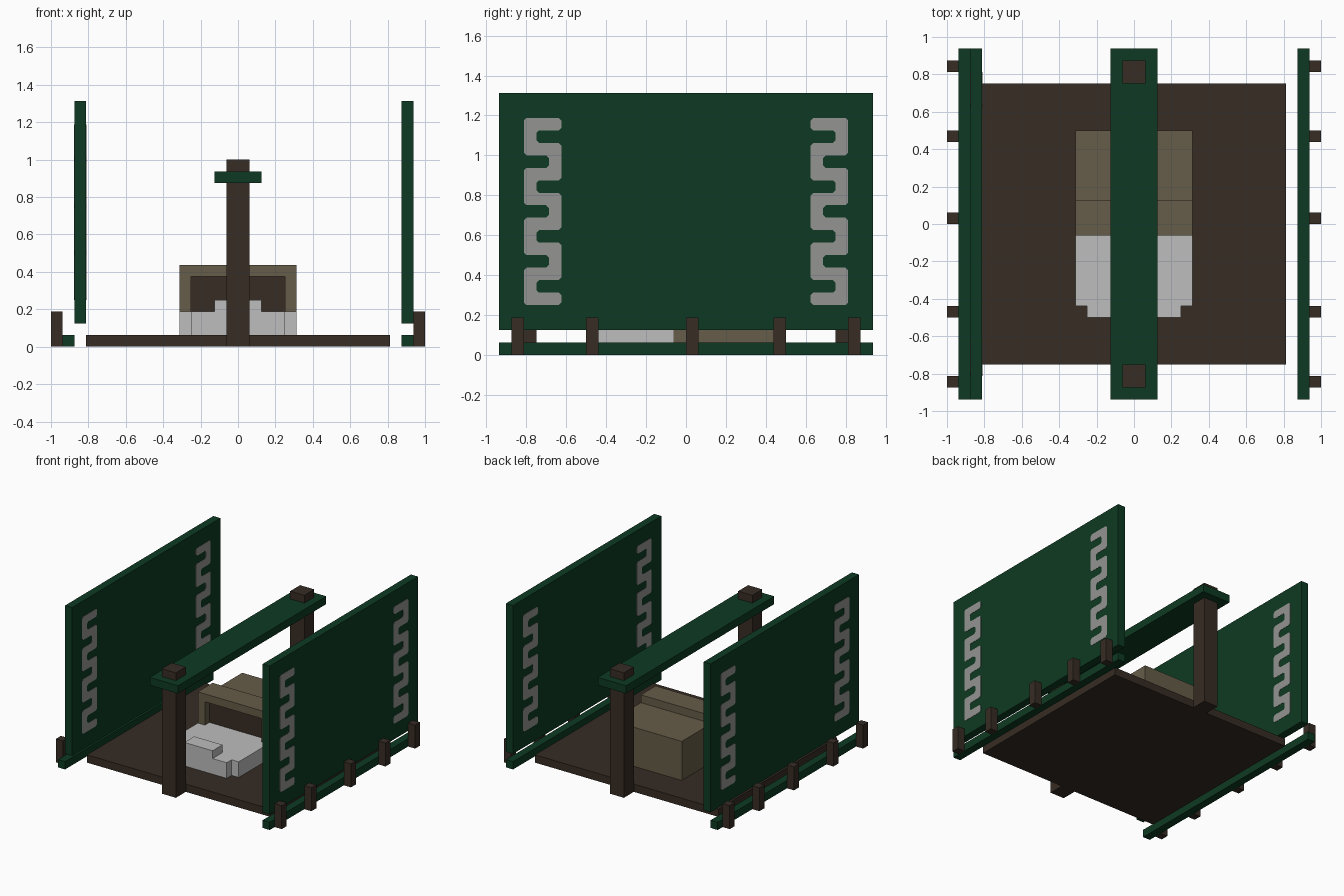
import bpy
import bmesh
from mathutils import Vector

if "Cube" in bpy.data.objects:
    bpy.data.objects.remove(bpy.data.objects["Cube"], do_unlink=True)

U = 1 / 16  # block unit that every part snaps to


def material(name, rgb):
    m = bpy.data.materials.new(name)
    m.use_nodes = True
    colour = (*rgb, 1)
    m.diffuse_color = colour
    node = next(n for n in m.node_tree.nodes if n.type == 'BSDF_PRINCIPLED')
    node.inputs["Base Color"].default_value = colour
    node.inputs["Roughness"].default_value = 0.9
    return m


GREEN = material("dark green canvas", (0.004, 0.042, 0.016))
WOOD = material("dark brown wood", (0.037, 0.025, 0.017))
TAN = material("tan blanket", (0.133, 0.107, 0.065))
WHITE = material("pale pillow", (0.508, 0.508, 0.508))
GREY = material("grey trim", (0.296, 0.296, 0.29))


def finish(name, bm, mat):
    bmesh.ops.recalc_face_normals(bm, faces=bm.faces)
    mesh = bpy.data.meshes.new(name)
    bm.to_mesh(mesh)
    bm.free()
    mesh.materials.append(mat)
    obj = bpy.data.objects.new(name, mesh)
    bpy.context.collection.objects.link(obj)
    return obj


def box(name, mat, x, y, z):
    """Box from (low, high) ranges in block units."""
    bm = bmesh.new()
    bmesh.ops.create_cube(bm, size=1)
    for v in bm.verts:
        v.co = [U * (r[0] if c < 0 else r[1]) for c, r in zip(v.co, (x, y, z))]
    return finish(name, bm, mat)


def meander(name, x, side):
    """Thin serpentine trim plate on a wall; side is the y direction of its closed edge."""
    outer, inner = 12.5 * side, 10.5 * side
    path = [Vector((inner - side * 0.5, 18.5))]
    for i in range(8):
        z = 18.5 - 2 * i
        ends = (inner, outer) if i % 2 == 0 else (outer, inner)
        path += [Vector((e, z)) for e in ends]
    path.pop(1)
    path[-1].x = inner - side * 0.5

    # offset the path to both sides to get its outline
    left, right = [], []
    for i, p in enumerate(path):
        normals = set()
        for a, b in ((i - 1, i), (i, i + 1)):
            if a >= 0 and b < len(path):
                d = (path[b] - path[a]).normalized()
                normals.add((-d.y, d.x))
        off = sum((Vector(n) for n in normals), Vector((0, 0))) * 0.5
        left.append(p + off)
        right.append(p - off)
    bm = bmesh.new()
    face = bm.faces.new([bm.verts.new((x, U * p.x, U * p.y)) for p in left + right[::-1]])
    bmesh.ops.bevel(bm, geom=list(bm.verts), offset=0.013, affect='VERTICES', segments=1)
    solid = bmesh.ops.extrude_face_region(bm, geom=list(bm.faces))
    for v in solid["geom"]:
        if isinstance(v, bmesh.types.BMVert):
            v.co.x += 0.003
    bmesh.ops.triangulate(bm, faces=[f for f in bm.faces if len(f.verts) > 4])
    return finish(name, bm, GREY)


# Floor, upright posts and ridge beam
box("floor", WOOD, (-13, 13), (-12, 12), (0, 1))
box("front_post", WOOD, (-1, 1), (-14, -12), (0, 16))
box("back_post", WOOD, (-1, 1), (12, 14), (0, 16))
box("ridge_beam", GREEN, (-2, 2), (-15, 15), (14, 15))

# Canvas walls, ground strips, pegs and trim on both sides
for side, wall, strip, peg in (("left", (14, 15), (14, 15), (15, 16)),
                               ("right", (-14, -13), (-15, -14), (-16, -15))):
    box(side + "_wall", GREEN, wall, (-15, 15), (2, 21))
    box(side + "_ground_strip", GREEN, strip, (-15, 15), (0, 1))
    for i, y in enumerate((-14, -8, 0, 7, 13)):
        box(f"{side}_peg_{i + 1}", WOOD, peg, (y, y + 1), (0, 3))
    for face, x in (("inner", wall[0] * U - 0.002), ("outer", wall[1] * U - 0.001)):
        for end, d in (("front", -1), ("back", 1)):
            meander(f"{side}_{face}_{end}_trim", x, d)

# Sleeping bag: body, raised hood with a dark opening
box("bag_body", TAN, (-5, 5), (2, 8), (1, 6))
box("hood_block", TAN, (-5, 5), (0, 2), (1, 7))
box("hood_top", TAN, (-5, 5), (-1, 0), (6, 7))
box("hood_side_left", TAN, (4, 5), (-1, 0), (1, 6))
box("hood_side_right", TAN, (-5, -4), (-1, 0), (1, 6))
box("bag_opening", WOOD, (-4, 4), (-0.08, 0), (3, 6))

# Pale mattress and pillow
box("mattress", WHITE, (-5, 5), (-7, -1), (1, 3))
box("mattress_inside", WHITE, (-4, 4), (-1, 0), (1, 3))
box("mattress_end", WHITE, (-4, 4), (-8, -7), (1, 3))
box("pillow", WHITE, (-2, 2), (-8, -6), (3, 4))
